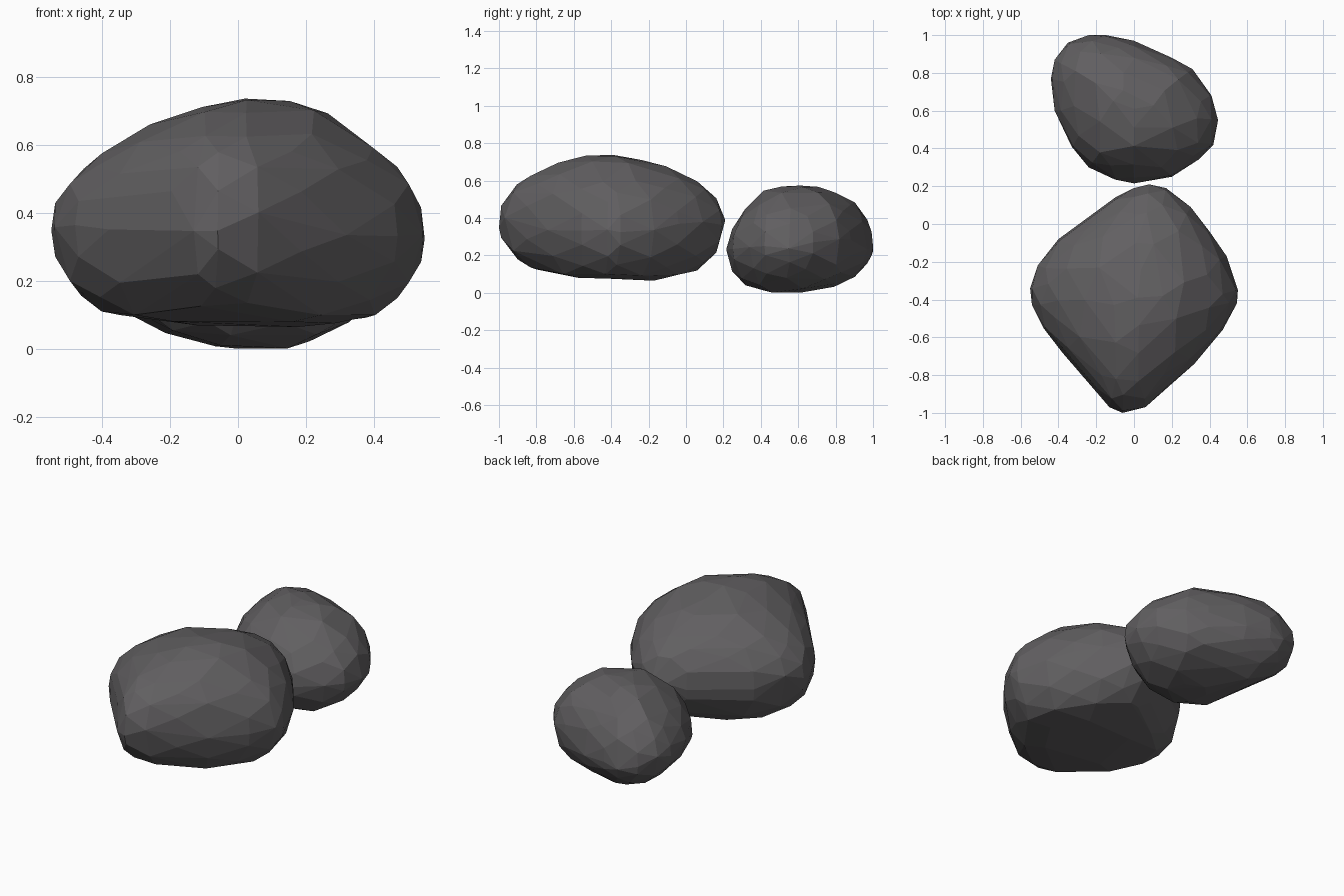
import bpy, bmesh, math, random
random.seed(4)

stone = bpy.data.materials.new("dark grey stone")
stone.diffuse_color = (0.12, 0.115, 0.12, 1)

# Rings from top to bottom: size, position in the height profiles, vertex step
RINGS = ((0.25, 0, 5), (0.5, 1, 3), (0.75, 2, 2), (0.85, 2.52, 2), (0.92, 3, 2),
         (0.98, 3.45, 2), (1.0, 4, 1), (0.98, 4.55, 2), (0.92, 5, 2),
         (0.85, 5.48, 2), (0.75, 6, 2), (0.5, 7, 3), (0.25, 8, 5))


def sample(profile, p):
    """Profile height at a fractional position."""
    i = min(int(p), len(profile) - 2)
    return profile[i] + (profile[i + 1] - profile[i]) * (p - i)


def blend(heights, p, dx, dy):
    """Ring height mixed from the right, back, left and front profiles."""
    right, back, left, front = heights
    d = dx * dx + dy * dy
    z = (sample(right if dx > 0 else left, p) * dx * dx
         + sample(back if dy > 0 else front, p) * dy * dy) / d
    diagonal = (2 * dx * dy / d) ** 2
    fullness = 0.022 * diagonal * math.sin((4 - p) / 4 * math.pi)
    return z + fullness


def boulder(name, centre, outline, heights, top, bottom):
    """Scale the plan outline into rings, then wrap them in a faceted hull."""
    cx, cy = centre
    bm = bmesh.new()
    bm.verts.new((cx, cy, top))
    bm.verts.new((cx, cy, bottom))
    n = len(outline)
    for i, (s, p, step) in enumerate(RINGS):
        for k in range(i % step, n, step):
            x, y = outline[k]
            if s < 0.9:  # stagger the inner rings for irregular facets
                t = random.uniform(0.0, 0.35)
                x2, y2 = outline[(k + 1) % n]
                x, y = x + (x2 - x) * t, y + (y2 - y) * t
            dx, dy = x - cx, y - cy
            z = blend(heights, p, dx, dy)
            if s == 1.0:  # uneven waist, no straight belt line
                z += random.uniform(-0.035, 0.035)
            bm.verts.new((cx + dx * s, cy + dy * s, z))
    hull = bmesh.ops.convex_hull(bm, input=bm.verts[:])
    loose = {v for v in hull["geom_interior"] + hull["geom_unused"]
             if isinstance(v, bmesh.types.BMVert)}
    bmesh.ops.delete(bm, geom=list(loose), context='VERTS')
    bmesh.ops.dissolve_limit(bm, angle_limit=math.radians(4),
                             verts=bm.verts[:], edges=bm.edges[:])
    bmesh.ops.recalc_face_normals(bm, faces=bm.faces[:])
    me = bpy.data.meshes.new(name)
    bm.to_mesh(me)
    bm.free()
    me.materials.append(stone)
    bpy.context.collection.objects.link(bpy.data.objects.new(name, me))


# Large front boulder with a diamond plan
boulder("large_boulder", (0.02, -0.39),
        [(0.08, 0.21), (0.17, 0.19), (0.3, 0.09), (0.4, -0.04), (0.49, -0.17),
         (0.55, -0.35), (0.545, -0.42), (0.47, -0.56), (0.32, -0.74),
         (0.19, -0.86), (0.06, -0.97), (-0.06, -1.0), (-0.13, -0.97),
         (-0.2, -0.88), (-0.38, -0.68), (-0.48, -0.55), (-0.54, -0.43),
         (-0.55, -0.34), (-0.51, -0.22), (-0.4, -0.08), (-0.28, 0.0),
         (-0.1, 0.14), (0.0, 0.19)],
        ((0.73, 0.69, 0.59, 0.485, 0.33, 0.195, 0.1, 0.075, 0.075),
         (0.71, 0.67, 0.595, 0.505, 0.36, 0.215, 0.12, 0.08, 0.073),
         (0.71, 0.66, 0.575, 0.485, 0.36, 0.2, 0.11, 0.088, 0.08),
         (0.733, 0.695, 0.625, 0.535, 0.38, 0.225, 0.135, 0.105, 0.092)),
        0.737, 0.08)

# Smaller, lower boulder behind it
boulder("small_boulder", (0.0, 0.61),
        [(-0.24, 1.0), (-0.15, 1.0), (0.0, 0.97), (0.2, 0.88), (0.31, 0.82),
         (0.41, 0.68), (0.445, 0.55), (0.42, 0.42), (0.34, 0.34), (0.2, 0.25),
         (0.0, 0.215), (-0.1, 0.235), (-0.24, 0.3), (-0.33, 0.41),
         (-0.42, 0.6), (-0.44, 0.77), (-0.42, 0.87), (-0.35, 0.96)],
        ((0.565, 0.52, 0.45, 0.37, 0.27, 0.165, 0.085, 0.022, 0.003),
         (0.565, 0.53, 0.47, 0.38, 0.25, 0.16, 0.095, 0.047, 0.022),
         (0.57, 0.53, 0.455, 0.375, 0.27, 0.19, 0.12, 0.047, 0.013),
         (0.568, 0.545, 0.445, 0.34, 0.25, 0.115, 0.04, 0.012, 0.002)),
        0.573, 0.0)
